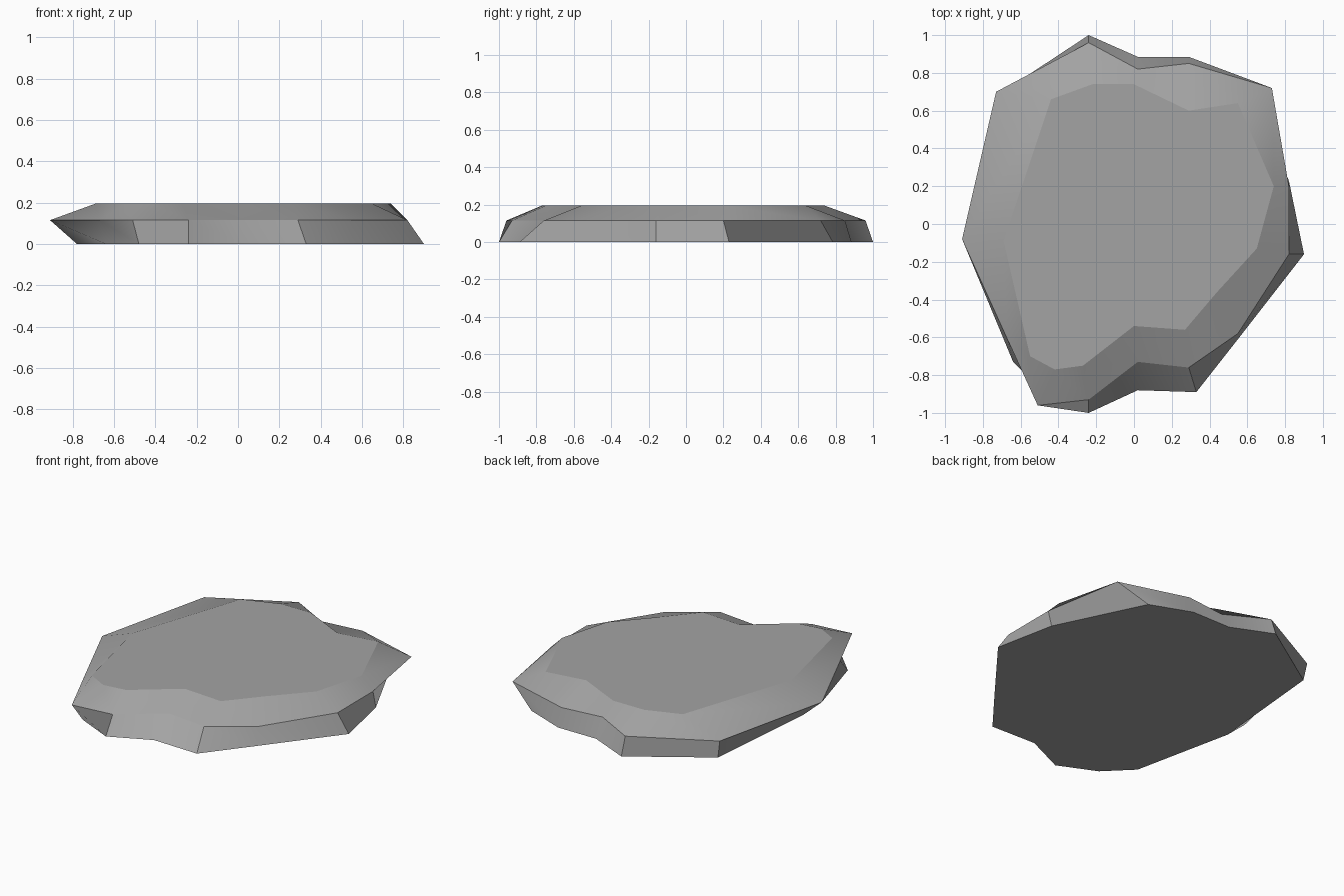
import bpy
import bmesh
from math import radians

default_cube = bpy.data.objects.get("Cube")
if default_cube:
    bpy.data.objects.remove(default_cube, do_unlink=True)

# Single stone colour
stone = bpy.data.materials.new("stone grey")
stone.use_nodes = True
stone.diffuse_color = (0.37, 0.37, 0.37, 1)
stone.node_tree.nodes["Principled BSDF"].inputs["Base Color"].default_value = stone.diffuse_color

# Slab outlines, clockwise from the back point, each at its own height
base_outline = [(-.24, 1), (.02, .885), (.29, .885), (.55, .785), (.82, .23),
                (.9, -.16), (.55, -.61), (.33, -.89), (.02, -.88), (-.24, -1),
                (-.48, -.89), (-.64, -.73), (-.78, -.08), (-.71, .69)]
rim_outline = [(-.24, .96), (.02, .82), (.29, .85), (.73, .72), (.82, .2),
               (.82, -.16), (.55, -.58), (.29, -.76), (.02, -.73), (-.24, -.93),
               (-.51, -.96), (-.67, -.61), (-.91, -.08), (-.73, .7)]
top_outline = [(-.22, .74), (0, .74), (.29, .6), (.55, .64), (.74, .2),
               (.65, -.13), (.44, -.36), (.27, -.56), (0, -.54), (-.27, -.75),
               (-.42, -.77), (-.55, -.7), (-.69, -.09), (-.44, .66)]
levels = [(base_outline, 0), (rim_outline, .115), (top_outline, .195)]


def bridge(bm, lower, upper):
    """Join two outlines of equal length with a band of quads."""
    count = len(lower)
    for i in range(count):
        j = (i + 1) % count
        bm.faces.new((lower[i], lower[j], upper[j], upper[i]))


# Loft the outlines and close the slab with flat caps
bm = bmesh.new()
rings = [[bm.verts.new((x, y, z)) for x, y in outline] for outline, z in levels]
for lower, upper in zip(rings, rings[1:]):
    bridge(bm, lower, upper)
bm.faces.new(rings[0])
bm.faces.new(rings[-1])
bmesh.ops.recalc_face_normals(bm, faces=bm.faces)

# Smooth around each band, crisp along the rims and at strong corners
for face in bm.faces:
    face.smooth = True
for edge in bm.edges:
    start, end = edge.verts
    along_rim = abs(start.co.z - end.co.z) < .001
    edge.smooth = not along_rim and edge.calc_face_angle(0) < radians(35)

mesh = bpy.data.meshes.new("stone_slab")
bm.to_mesh(mesh)
bm.free()
mesh.materials.append(stone)
slab = bpy.data.objects.new("stone_slab", mesh)
bpy.context.collection.objects.link(slab)
